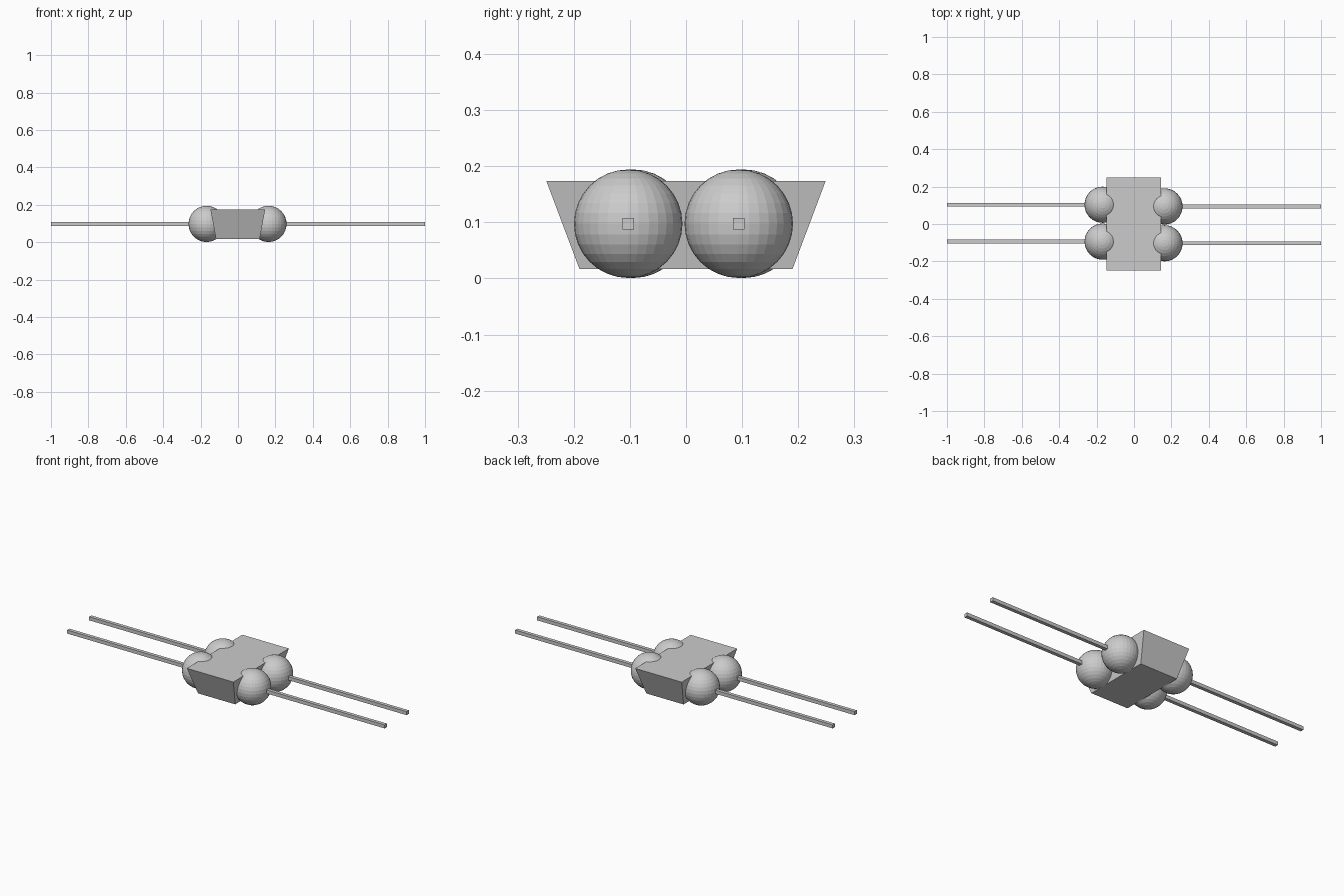
import bpy, bmesh
from mathutils import Matrix

if "Cube" in bpy.data.objects:
    bpy.data.objects.remove(bpy.data.objects["Cube"])

grey = bpy.data.materials.new("plain grey")
grey.diffuse_color = (0.6, 0.6, 0.6, 1)
grey.use_nodes = True
grey.node_tree.nodes["Principled BSDF"].inputs["Base Color"].default_value = grey.diffuse_color

MID_Z = 0.0975      # height of the rods and ball centres
RADIUS = 0.0967
ROD = 0.02          # rod thickness


def finish(name, bm):
    bmesh.ops.recalc_face_normals(bm, faces=bm.faces)
    mesh = bpy.data.meshes.new(name)
    bm.to_mesh(mesh)
    bm.free()
    mesh.materials.append(grey)
    obj = bpy.data.objects.new(name, mesh)
    bpy.context.collection.objects.link(obj)
    return obj


def box(name, center, size, taper=(1, 1)):
    """Box whose bottom face is narrowed by the taper factors."""
    bm = bmesh.new()
    bmesh.ops.create_cube(bm, size=1)
    for v in bm.verts:
        if v.co.z < 0:
            v.co.x *= taper[0]
            v.co.y *= taper[1]
        v.co = [c + s * p for c, s, p in zip(center, size, v.co)]
    return finish(name, bm)


# Body: a block tapering towards the bottom
box("body", (-0.001, 0, 0.0955), (0.292, 0.498, 0.157), (0.8, 0.763))

# Four faceted balls, each with a long square rod pointing outwards
for side, side_name, ball_x, shift in ((-1, "left", -0.168, 0.0045),
                                       (1, "right", 0.163, -0.0045)):
    for end, end_name in ((-1, "front"), (1, "back")):
        y = end * 0.0985 + shift
        bm = bmesh.new()
        bmesh.ops.create_uvsphere(bm, u_segments=32, v_segments=16, radius=RADIUS,
                                  matrix=Matrix.Translation((ball_x, y, MID_Z)))
        finish(f"{end_name}_{side_name}_ball", bm)
        inner = ball_x + side * 0.05
        box(f"{end_name}_{side_name}_rod", ((inner + side) / 2, y, MID_Z),
            (abs(side - inner), ROD, ROD))
